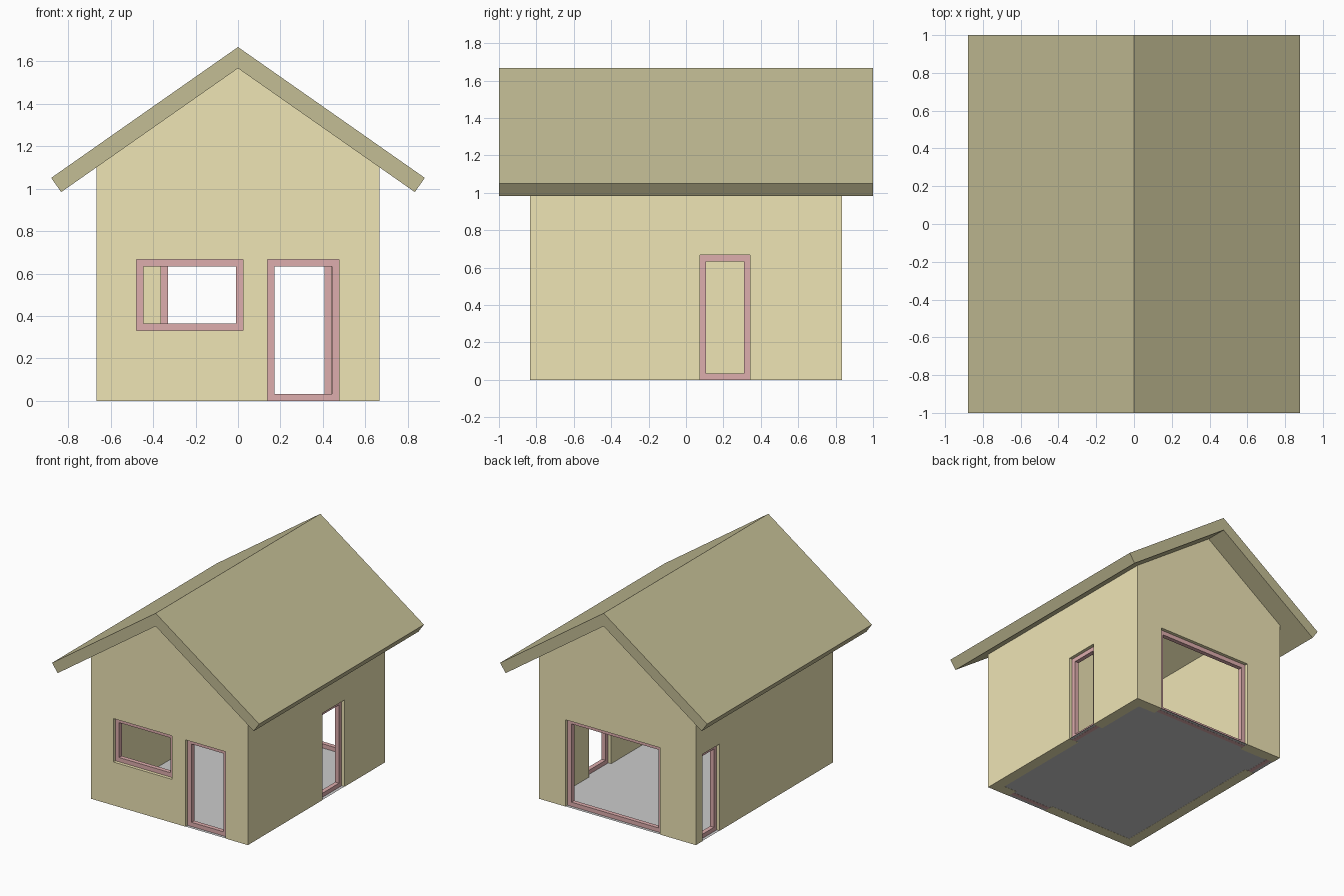
import bpy, bmesh, math

if "Cube" in bpy.data.objects:
    bpy.data.objects.remove(bpy.data.objects["Cube"])

W, D, T = 0.667, 0.833, 0.083      # half width, half depth, wall thickness
F = 0.033                          # window/door frame bar size
SLOPE = math.tan(math.radians(35))
PEAK = 1.567                       # underside of the ridge


def material(name, rgb):
    m = bpy.data.materials.new(name)
    m.diffuse_color = (*rgb, 1)
    m.use_nodes = True
    m.node_tree.nodes["Principled BSDF"].inputs["Base Color"].default_value = m.diffuse_color
    return m


wall_mat = material("plaster", (0.86, 0.78, 0.46))
roof_mat = material("roofing", (0.55, 0.51, 0.30))
frame_mat = material("frame_paint", (0.73, 0.42, 0.42))


def finish(name, bm, mat=None):
    bmesh.ops.recalc_face_normals(bm, faces=bm.faces)
    me = bpy.data.meshes.new(name)
    bm.to_mesh(me)
    bm.free()
    ob = bpy.data.objects.new(name, me)
    bpy.context.collection.objects.link(ob)
    if mat:
        me.materials.append(mat)
    return ob


def prism(name, profile, half, mat):
    """Extrude an xz profile along y from -half to half."""
    bm = bmesh.new()
    face = bm.faces.new([bm.verts.new((x, -half, z)) for x, z in profile])
    ext = bmesh.ops.extrude_face_region(bm, geom=[face])["geom"]
    verts = [v for v in ext if isinstance(v, bmesh.types.BMVert)]
    bmesh.ops.translate(bm, verts=verts, vec=(0, 2 * half, 0))
    return finish(name, bm, mat)


def add_box(bm, lo, hi):
    vs = bmesh.ops.create_cube(bm, size=1)["verts"]
    for v in vs:
        v.co = [lo[i] if v.co[i] < 0 else hi[i] for i in range(3)]


def cut(target, lo, hi):
    bm = bmesh.new()
    add_box(bm, lo, hi)
    cutter = finish("cutter", bm)
    cutter.hide_render = True
    mod = target.modifiers.new("cut", "BOOLEAN")
    mod.operation, mod.solver, mod.object = "DIFFERENCE", "EXACT", cutter
    bpy.context.view_layer.objects.active = target
    bpy.ops.object.modifier_apply(modifier=mod.name)
    bpy.data.objects.remove(cutter)


def frame(name, axis, centre, a0, a1, z0, z1):
    """Rectangular frame; axis is the wall normal (0 = x, 1 = y)."""
    bm = bmesh.new()
    rings = []
    for d in (-F / 2, F / 2):
        for i in (0, F):
            pts = [(a0 + i, z0 + i), (a1 - i, z0 + i), (a1 - i, z1 - i), (a0 + i, z1 - i)]
            rings.append([bm.verts.new((centre + d, a, z) if axis == 0 else (a, centre + d, z))
                          for a, z in pts])
    outer0, inner0, outer1, inner1 = rings
    for p, q in ((outer0, inner0), (inner0, inner1), (inner1, outer1), (outer1, outer0)):
        for k in range(4):
            n = (k + 1) % 4
            bm.faces.new((p[k], p[n], q[n], q[k]))
    finish(name, bm, frame_mat)


# Gabled wall shell
eave = PEAK - SLOPE * W
walls = prism("walls", [(-W, 0), (W, 0), (W, eave), (0, PEAK), (-W, eave)], D, wall_mat)
cut(walls, (-W + T, -D + T, -1), (W - T, D - T, 3))

# Openings: name, wall normal axis, wall side, start, end, bottom, top
openings = [
    ("front_window", 1, -1, -0.477, 0.023, 0.333, 0.667),
    ("front_door", 1, -1, 0.138, 0.475, 0, 0.667),
    ("back_patio_door", 1, 1, -0.363, 0.44, 0, 0.667),
    ("right_door", 0, 1, 0.075, 0.342, 0, 0.667),
    ("left_door", 0, -1, 0.545, 0.755, 0, 0.667),
]
for name, axis, side, a0, a1, z0, z1 in openings:
    centre = side * ((W, D)[axis] - T / 2)
    lo, hi = centre - T / 2 - 0.001, centre + T / 2 + 0.001
    low = z0 if z0 > 0 else -0.1
    if axis == 0:
        cut(walls, (lo, a0, low), (hi, a1, z1))
    else:
        cut(walls, (a0, lo, low), (a1, hi, z1))
    frame(name + "_frame", axis, centre, a0, a1, z0, z1)

# Roof: chevron with square-cut eaves
top = PEAK + 0.1
ox, ix = 0.88, 0.833
oz, iz = top - SLOPE * ox, PEAK - SLOPE * ix
prism("roof", [(-ox, oz), (-ix, iz), (0, PEAK), (ix, iz), (ox, oz), (0, top)], 1.0, roof_mat)

# Floor sheet reaching into the thresholds
bm = bmesh.new()
e = 0.001
bm.faces.new([bm.verts.new((x * (W - e), y * (D - e), e))
              for x, y in ((-1, -1), (1, -1), (1, 1), (-1, 1))])
finish("floor", bm)
